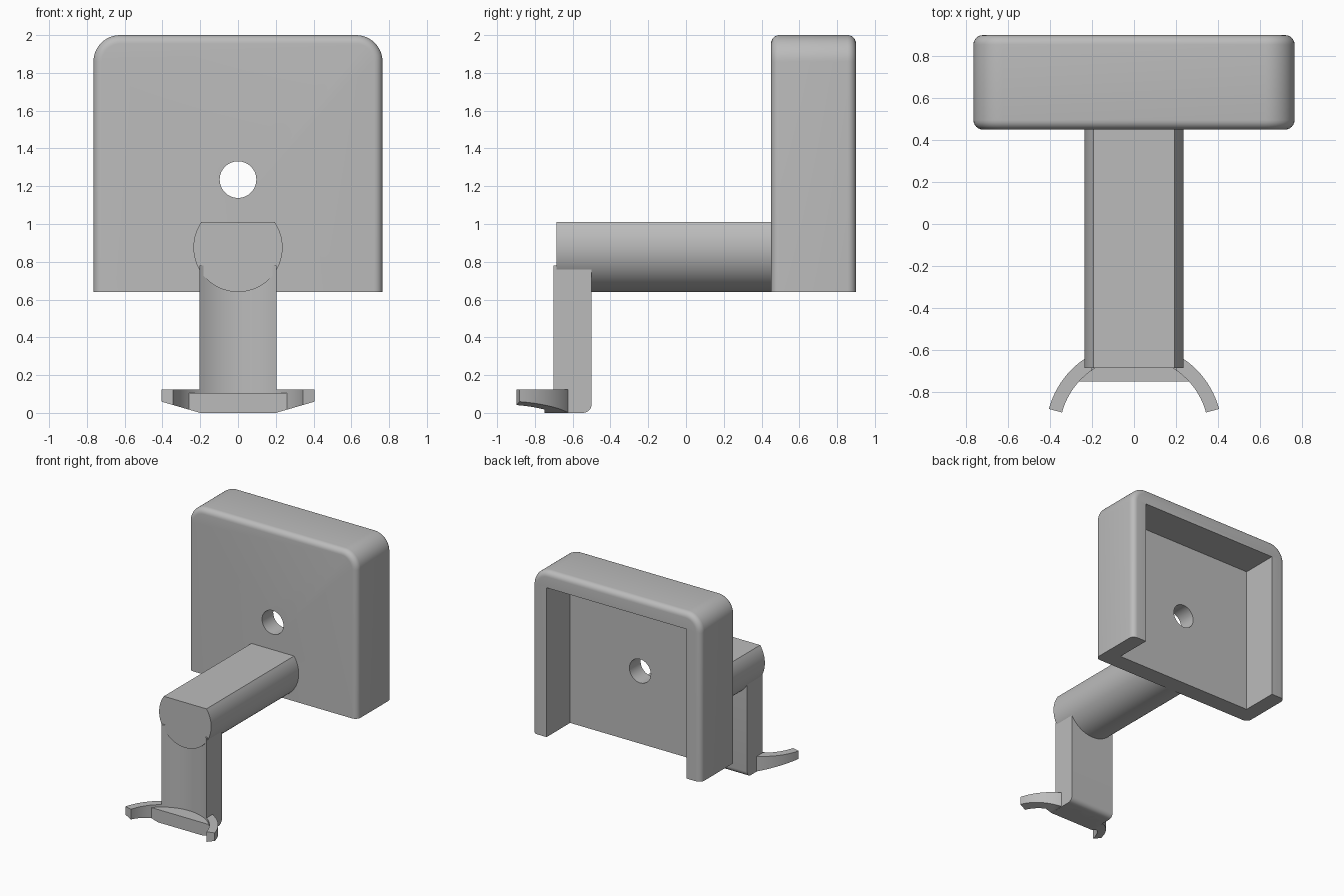
import bpy, bmesh, math
from mathutils import Vector

if "Cube" in bpy.data.objects:
    bpy.data.objects.remove(bpy.data.objects["Cube"], do_unlink=True)

grey = bpy.data.materials.new("light_grey")
grey.use_nodes = True
COLOUR = (0.5, 0.5, 0.5, 1)
grey.diffuse_color = COLOUR
grey.node_tree.nodes["Principled BSDF"].inputs["Base Color"].default_value = COLOUR


def finish(name, bm):
    bmesh.ops.recalc_face_normals(bm, faces=bm.faces)
    mesh = bpy.data.meshes.new(name)
    bm.to_mesh(mesh)
    bm.free()
    mesh.materials.append(grey)
    obj = bpy.data.objects.new(name, mesh)
    bpy.context.collection.objects.link(obj)
    return obj


def smooth(obj, angle=30):
    bpy.ops.object.select_all(action="DESELECT")
    obj.select_set(True)
    bpy.context.view_layer.objects.active = obj
    bpy.ops.object.shade_smooth_by_angle(angle=math.radians(angle))


def prism(points, start, end, axis):
    """Extrude a flat outline along y (points are x, z) or z (points are x, y)."""
    bm = bmesh.new()
    if axis == "y":
        verts = [bm.verts.new((a, start, b)) for a, b in points]
        shift = Vector((0, end - start, 0))
    else:
        verts = [bm.verts.new((a, b, start)) for a, b in points]
        shift = Vector((0, 0, end - start))
    face = bm.faces.new(verts)
    new = bmesh.ops.extrude_face_region(bm, geom=[face], use_keep_orig=True)["geom"]
    bmesh.ops.translate(bm, vec=shift, verts=[g for g in new if isinstance(g, bmesh.types.BMVert)])
    return bm


def arc(cx, cy, r, a0, a1, n):
    angles = [math.radians(a0 + (a1 - a0) * i / n) for i in range(n + 1)]
    return [(cx + r * math.cos(a), cy + r * math.sin(a)) for a in angles]


def cut(obj, cutter):
    cutter.hide_render = True
    mod = obj.modifiers.new("cut", "BOOLEAN")
    mod.operation, mod.solver, mod.object = "DIFFERENCE", "EXACT", cutter
    bpy.ops.object.select_all(action="DESELECT")
    bpy.context.view_layer.objects.active = obj
    obj.select_set(True)
    bpy.ops.object.modifier_apply(modifier=mod.name)
    bpy.data.objects.remove(cutter, do_unlink=True)


# Holder shell: rounded upper corners, softened front and back rims
HALF, BOTTOM, TOP, FRONT, BACK, R = 0.765, 0.64, 2.0, 0.45, 0.9, 0.14
outline = [(-HALF, BOTTOM), (HALF, BOTTOM)]
outline += arc(HALF - R, TOP - R, R, 0, 90, 12) + arc(R - HALF, TOP - R, R, 90, 180, 12)
bm = prism(outline, FRONT, BACK, "y")
rims = [e for e in bm.edges
        if abs(e.verts[0].co.y - e.verts[1].co.y) < 1e-5
        and max(v.co.z for v in e.verts) > BOTTOM + 0.01]
bmesh.ops.bevel(bm, geom=rims, offset=0.045, segments=6, profile=0.5, affect="EDGES")
shell = finish("holder_shell", bm)

# Pocket open at the back and bottom, and a round hole through the plate
pocket = [(-0.635, 0.4), (0.635, 0.4), (0.635, 1.865), (-0.635, 1.865)]
cut(shell, finish("pocket_cutter", prism(pocket, 0.595, 1.2, "y")))
cut(shell, finish("hole_cutter", prism(arc(0, 1.235, 0.097, 0, 352.5, 47), 0.2, 0.8, "y")))
smooth(shell)

# Arm: round bar with a flat top
flat = math.degrees(math.asin(0.135 / 0.236))
arm = finish("arm", prism(arc(0, 0.876, 0.236, 180 - flat, 360 + flat, 56), -0.685, FRONT, "y"))
smooth(arm)

# Post: concave front, rounded lower back edge
CY, INNER, OUTER, W = -0.99, 0.355, 0.42, 0.205
side = math.degrees(math.acos(W / INNER))
plan = arc(0, CY, INNER, side, 180 - side, 16) + [(-W, -0.5), (W, -0.5)]
bm = prism(plan, 0, 0.78, "z")
heel = [e for e in bm.edges if all(v.co.z < 0.01 and v.co.y > -0.51 for v in e.verts)]
bmesh.ops.bevel(bm, geom=heel, offset=0.045, segments=5, profile=0.5, affect="EDGES")
smooth(finish("post", bm))


# Clip parts: strips whose underside rises towards the tips
def strip(name, pairs, top):
    bm = bmesh.new()
    rings = []
    for pair in pairs:
        (ax, ay), (bx, by) = pair
        low = [max(0, (abs(x) - 0.2) * 0.29) for x in (ax, bx)]
        rings.append([bm.verts.new(c) for c in
                      ((ax, ay, low[0]), (bx, by, low[1]), (bx, by, top), (ax, ay, top))])
    for r, s in zip(rings, rings[1:]):
        for i in range(4):
            j = (i + 1) % 4
            bm.faces.new((r[i], r[j], s[j], s[i]))
    bm.faces.new(rings[0])
    bm.faces.new(rings[-1])
    smooth(finish(name, bm), 25)


strip("clip_ring", list(zip(arc(0, CY, INNER, 15, 165, 40), arc(0, CY, OUTER, 15, 165, 40))), 0.125)
xs = [0.26 - 0.02 * i for i in range(27)]
strip("clip_pad", [((x, -0.75), (x, CY + math.sqrt(0.36 ** 2 - x * x))) for x in xs], 0.105)
